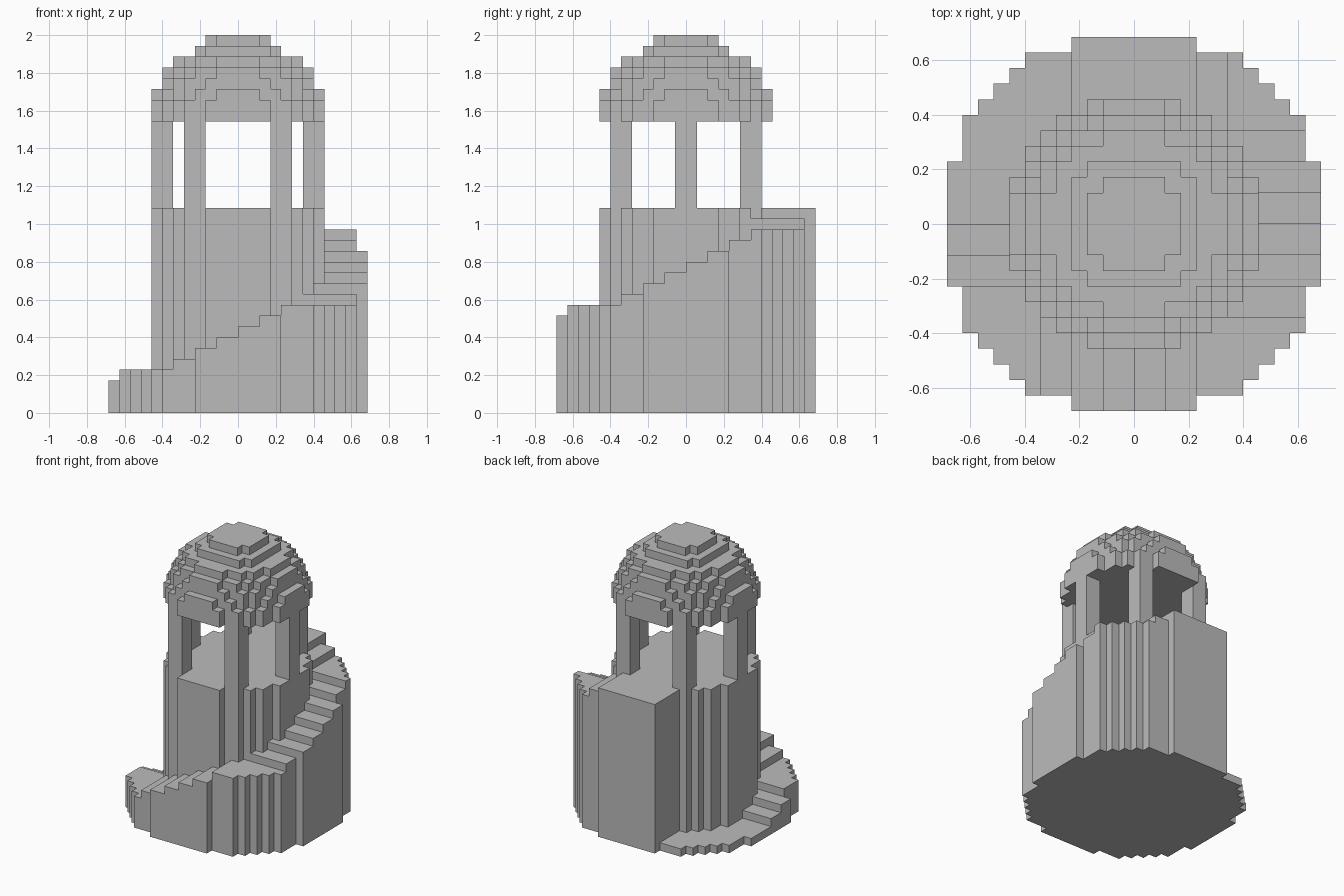
import bpy
import bmesh
from math import floor, radians
from mathutils import Vector

if "Cube" in bpy.data.objects:
    bpy.data.objects.remove(bpy.data.objects["Cube"])

UNIT = 2 / 35          # edge of one building block
FLOOR, EAVES, TOP = 19, 27, 35

stone = bpy.data.materials.new("grey stone")
stone.use_nodes = True
stone.diffuse_color = (0.5, 0.5, 0.5, 1)
stone.node_tree.nodes["Principled BSDF"].inputs["Base Color"].default_value = (0.5, 0.5, 0.5, 1)


def block_part(name, solid, radius, z0, z1):
    """Mesh the outer skin of all unit blocks for which solid(x, y, z) holds."""
    span = range(-radius, radius)
    blocks = {(i, j, k) for i in span for j in span for k in range(z0, z1)
              if solid(i + 0.5, j + 0.5, k)}
    bm = bmesh.new()
    verts = {}

    def corner(p):
        key = tuple(round(c) for c in p)
        if key not in verts:
            verts[key] = bm.verts.new(Vector(key) * UNIT)
        return verts[key]

    for block in blocks:
        centre = Vector(block) + Vector((0.5, 0.5, 0.5))
        for axis in range(3):
            for sign in (-1, 1):
                n = Vector((0, 0, 0))
                n[axis] = sign
                if tuple(round(b + c) for b, c in zip(block, n)) in blocks:
                    continue
                u = Vector((0, 0, 0))
                u[(axis + 1) % 3] = 1
                v = n.cross(u)
                bm.faces.new([corner(centre + (n + a * u + b * v) / 2)
                              for a, b in ((-1, -1), (1, -1), (1, 1), (-1, 1))])
    # Merge coplanar block faces into large flat ones
    bmesh.ops.dissolve_limit(bm, angle_limit=radians(1), verts=bm.verts, edges=bm.edges)
    mesh = bpy.data.meshes.new(name)
    bm.to_mesh(mesh)
    bm.free()
    mesh.materials.append(stone)
    obj = bpy.data.objects.new(name, mesh)
    bpy.context.collection.objects.link(obj)


def in_core(x, y):
    return x * x + y * y < 65


def in_stair_ring(x, y):
    far, near = max(abs(x), abs(y)), min(abs(x), abs(y))
    return x * x + y * y < 153 and not (far > 11 and near > 4)


def tread_height(x, y):
    """Stairs climb from the left of the front, round to a landing at the back."""
    if y < -6:
        return min(10, max(4, 5 + floor((x + 6) / 2)))
    if x > 6:
        return min(17, 11 + floor((y + 6) / 2))
    if y > 6 and x > -4:
        return 18 if x > 4 else FLOOR
    if y > 0:
        return 1
    return min(4, 2 + floor(-y / 2))


# Round tower with the stairs winding up its outside
def base(x, y, z):
    return in_core(x, y) or (in_stair_ring(x, y) and z < tread_height(x, y))


block_part("tower_and_stairs", base, 12, 0, FLOOR)

# Six pillars of the open lantern
for cx, cy in ((-7, 0), (7, 0), (-4, -6), (4, -6), (-4, 6), (4, 6)):
    block_part("pillar", lambda x, y, z: abs(x - cx) < 1 and abs(y - cy) < 1,
               8, FLOOR, EAVES)

# Stepped dome, one squared radius per layer
DOME = (65, 65, 60, 53, 45, 34, 19, 9)
block_part("dome", lambda x, y, z: x * x + y * y < DOME[z - EAVES], 8, EAVES, TOP)
